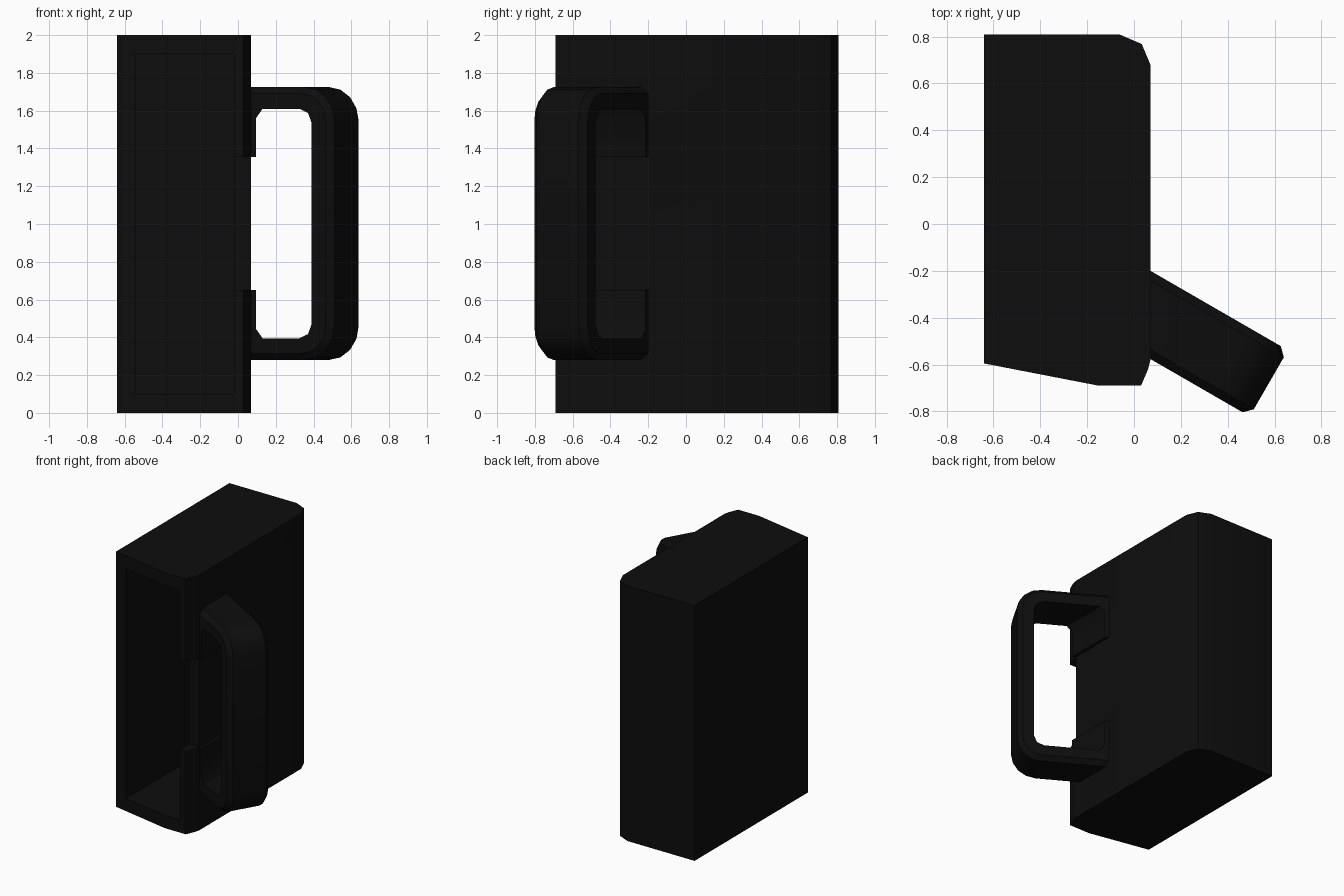
import bpy, bmesh, math
from mathutils import Vector

if "Cube" in bpy.data.objects:
    bpy.data.objects.remove(bpy.data.objects["Cube"])

black = bpy.data.materials.new("near_black")
black.diffuse_color = (0.004, 0.004, 0.004, 1)
black.use_nodes = True
black.node_tree.nodes["Principled BSDF"].inputs["Base Color"].default_value = black.diffuse_color


def finish(name, bm):
    bmesh.ops.recalc_face_normals(bm, faces=bm.faces[:])
    me = bpy.data.meshes.new(name)
    bm.to_mesh(me)
    bm.free()
    ob = bpy.data.objects.new(name, me)
    bpy.context.collection.objects.link(ob)
    me.materials.append(black)
    return ob


def loft(name, rings):
    """Join equal-length rings of points and cap both ends."""
    bm = bmesh.new()
    vs = [[bm.verts.new(p) for p in r] for r in rings]
    n = len(vs[0])
    for a, b in zip(vs, vs[1:]):
        for i in range(n):
            j = (i + 1) % n
            bm.faces.new((a[i], a[j], b[j], b[i]))
    bm.faces.new(vs[0])
    bm.faces.new(vs[-1])
    return finish(name, bm)


def box(name, lo, hi):
    xy = [(lo[0], lo[1]), (hi[0], lo[1]), (hi[0], hi[1]), (lo[0], hi[1])]
    return loft(name, [[(x, y, z) for x, y in xy] for z in (lo[2], hi[2])])


def smooth(ob):
    bpy.ops.object.select_all(action='DESELECT')
    ob.select_set(True)
    bpy.context.view_layer.objects.active = ob
    bpy.ops.object.shade_smooth_by_angle(angle=math.radians(35))


# Case: extruded plan with rounded right corners
plan = [(-.64, -.595), (-.15, -.69), (.03, -.69), (.06, -.62), (.07, -.58),
        (.07, .68), (.033, .768), (-.06, .808), (-.64, .808)]
case = loft("case", [[(x, y, z) for x, y in plan] for z in (0, 2)])

# Open front cavity and finger notch in the right front lip
cutters = [box("cavity_cutter", (-.54, -1, .1), (-.02, .7, 1.9)),
           box("notch_cutter", (-.1, -1, .65), (.2, -.575, 1.355))]
for c in cutters:
    c.hide_render = True
    m = case.modifiers.new(c.name, 'BOOLEAN')
    m.operation, m.solver, m.object = 'DIFFERENCE', 'EXACT', c
    bpy.context.view_layer.objects.active = case
    bpy.ops.object.modifier_apply(modifier=m.name)
for c in cutters:
    bpy.data.objects.remove(c)
smooth(case)

# Handle: C-shaped profile swept sideways, leaning 30 degrees forward
U = Vector((math.cos(math.pi / 6), -.5, 0))
V = Vector((.5, math.cos(math.pi / 6), 0))


def arc(cu, cz, r, seg):
    return [('u', cu + r * math.sin(math.pi / 2 * i / seg),
             cz + r * math.cos(math.pi / 2 * i / seg)) for i in range(seg + 1)]


def handle_ring(v, inset):
    outer = [('x', 0, 1.725 - inset)] + arc(.656, 1.543, .182 - inset, 4)
    inner = arc(.643, 1.535, .075, 2)[::-1] + [
        ('x', .13, 1.61), ('x', .095, 1.56), ('x', .095, 1.355), ('x', 0, 1.355)]

    def mirror(pts):
        return [(k, a, 2.005 - z) for k, a, z in reversed(pts)]
    ring = []
    for k, a, z in outer + mirror(outer) + mirror(inner) + inner:
        u = a if k == 'u' else (a - V.x * v) / U.x   # 'x' points follow the case side
        ring.append(U * u + V * v + Vector((0, 0, z)))
    return ring


handle = loft("handle", [handle_ring(v, i) for v, i in
                         ((-.464, .035), (-.429, 0), (-.173, 0), (-.138, .035))])
smooth(handle)
